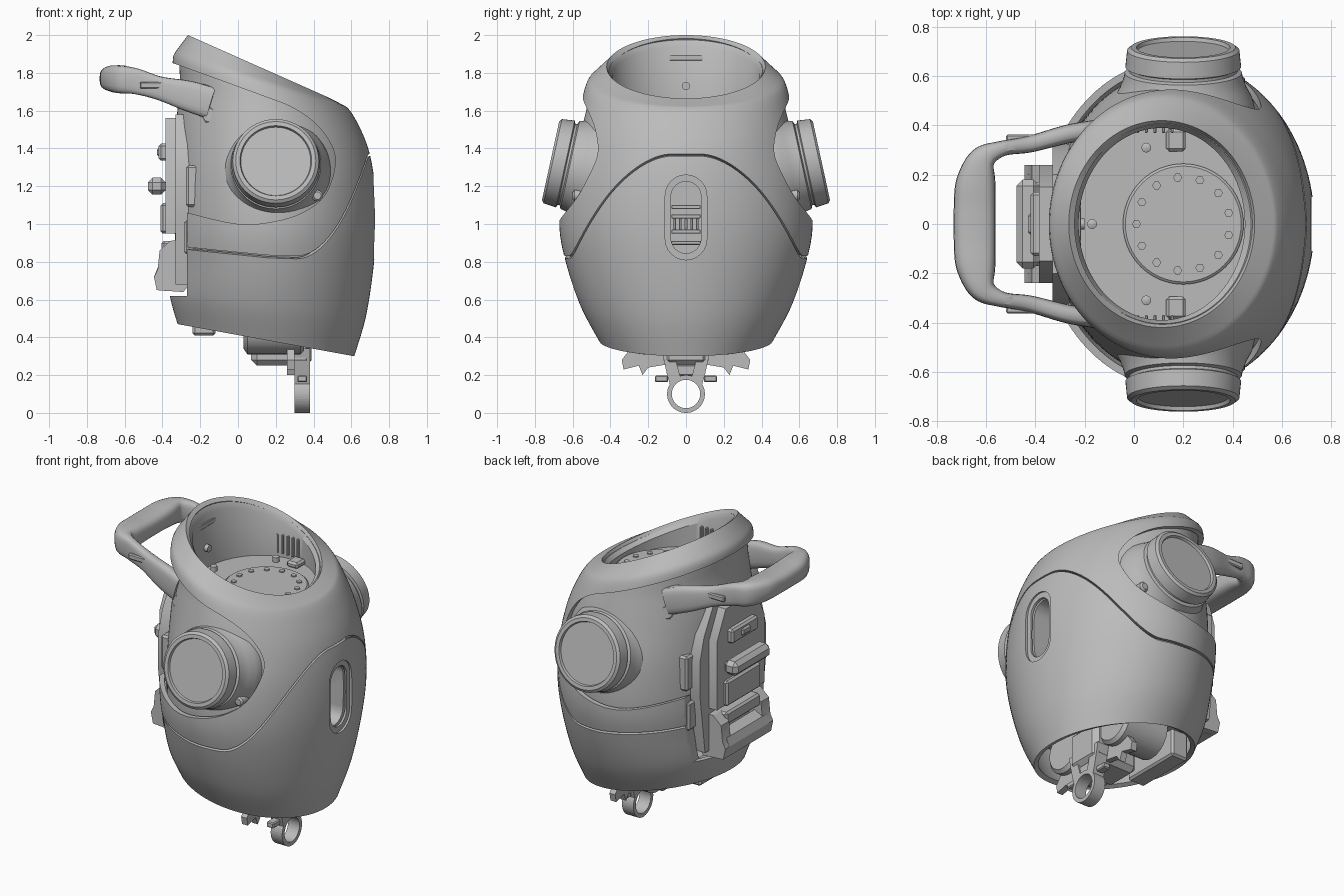
import bpy, bmesh
from math import sin, cos, pi, radians, copysign
from mathutils import Vector, Matrix

cube = bpy.data.objects.get("Cube")
if cube:
    bpy.data.objects.remove(cube)

grey = bpy.data.materials.new("plain_grey")
grey.use_nodes = True
grey.diffuse_color = (0.5, 0.5, 0.5, 1)
grey.node_tree.nodes["Principled BSDF"].inputs["Base Color"].default_value = (0.5, 0.5, 0.5, 1)


# ---------- helpers ----------
def finish(name, bm, smooth=True, fix=True):
    if fix:
        bmesh.ops.recalc_face_normals(bm, faces=bm.faces)
    me = bpy.data.meshes.new(name)
    bm.to_mesh(me)
    bm.free()
    me.materials.append(grey)
    ob = bpy.data.objects.new(name, me)
    bpy.context.collection.objects.link(ob)
    if smooth:
        smooth_object(ob)
    return ob


def activate(ob):
    bpy.ops.object.select_all(action='DESELECT')
    ob.select_set(True)
    bpy.context.view_layer.objects.active = ob


def smooth_object(ob):
    activate(ob)
    bpy.ops.object.shade_smooth_by_angle(angle=radians(32))


def apply_modifier(ob, kind, **settings):
    mod = ob.modifiers.new(kind, kind)
    for key, value in settings.items():
        setattr(mod, key, value)
    activate(ob)
    bpy.ops.object.modifier_apply(modifier=mod.name)


def cut(ob, cutter):
    apply_modifier(ob, 'BOOLEAN', operation='DIFFERENCE', solver='EXACT', object=cutter)


def spline(keys, t):
    """Catmull-Rom through a list of equal-length tuples."""
    n = len(keys) - 1
    i = min(int(t), n - 1)
    u = t - i
    p = [Vector(keys[max(0, min(n, i + k))]) for k in (-1, 0, 1, 2)]
    return (p[1] * 2 + (p[2] - p[0]) * u + (p[0] * 2 - p[1] * 5 + p[2] * 4 - p[3]) * u * u
            + (p[1] * 3 - p[0] - p[2] * 3 + p[3]) * u ** 3) / 2


def skin(name, rows, caps=True):
    """Bridge closed loops of points."""
    bm = bmesh.new()
    loops = [[bm.verts.new(p) for p in row] for row in rows]
    n = len(loops[0])
    for a, b in zip(loops, loops[1:]):
        for j in range(n):
            k = (j + 1) % n
            bm.faces.new((a[j], a[k], b[k], b[j]))
    if caps:
        bm.faces.new(loops[0][::-1])
        bm.faces.new(loops[-1])
    return finish(name, bm, smooth=caps, fix=caps)


def prism(name, pts, axis, a, b):
    """Extrude an outline along x or y."""
    def place(p, d):
        return (d, p[0], p[1]) if axis == 'x' else (p[0], d, p[1])
    return skin(name, [[place(p, d) for p in pts] for d in (a, b)])


def box(name, centre, size, bevel=0.012):
    bm = bmesh.new()
    bmesh.ops.create_cube(bm, size=1, matrix=Matrix.Translation(centre) @ Matrix.Diagonal((*size, 1)))
    bmesh.ops.bevel(bm, geom=bm.edges[:], offset=bevel, segments=1, affect='EDGES')
    return finish(name, bm)


def lathe(name, profile, origin, axis, sides=64, closed=False):
    """Spin (radius, distance) pairs about an axis."""
    m = Matrix.Translation(origin) @ Vector(axis).to_track_quat('Z', 'Y').to_matrix().to_4x4()
    prof = profile + profile[:1] if closed else profile
    rows = [[m @ Vector((r * cos(2 * pi * j / sides), r * sin(2 * pi * j / sides), d))
             for j in range(sides)] for r, d in prof]
    return skin(name, rows, caps=not closed)


def sweep(name, keys, steps=8, sides=20):
    """Rounded bar along keys of (x, y, z, half width, half height)."""
    total = (len(keys) - 1) * steps
    pts = [spline(keys, i / steps) for i in range(total + 1)]
    rows = []
    for i, p in enumerate(pts):
        tan = Vector(pts[min(i + 1, total)][:3]) - Vector(pts[max(i - 1, 0)][:3])
        side = tan.cross(Vector((0, 0, 1))).normalized()
        up = side.cross(tan).normalized()
        row = []
        for j in range(sides):
            c, s = cos(2 * pi * j / sides), sin(2 * pi * j / sides)
            c, s = (copysign(abs(v) ** 0.65, v) for v in (c, s))
            row.append(Vector(p[:3]) + side * (c * p[3]) + up * (s * p[4]))
        rows.append(row)
    return skin(name, rows)


# ---------- torso surface: tilted rings (back x, back z, front x, front z, half depth) ----------
RINGS = [(-.32, .47, .615, .30, .46), (-.36, .62, .675, .5, .555), (-.37, .8, .715, .75, .63),
         (-.38, .98, .732, .98, .67), (-.38, 1.25, .725, 1.2, .655), (-.37, 1.5, .695, 1.38, .605),
         (-.345, 1.72, .64, 1.52, .56), (-.34, 1.9, .575, 1.62, .515), (-.265, 2.0, .49, 1.665, .42)]
SEG = 128


def ring_at(v, inset=0):
    r = Vector(RINGS[7]).lerp(Vector(RINGS[8]), v - 7) if v > 7 else spline(RINGS, v)
    return r + Vector((inset, 0, -inset, 0, -inset))


def ring_point(r, t):
    xb, zb, xf, zf, hy = r
    return ((xb + xf + (xf - xb) * cos(t)) / 2, hy * sin(t), (zb + zf + (zf - zb) * cos(t)) / 2)


def seam(t):
    a = abs((t + pi) % (2 * pi) - pi)
    u = max(0, min(1, (a - 0.12) / 1.2))
    return 4.87 - 2.65 * u * u * (3 - 2 * u) + 0.2 * max(0, a - 1.6)


def shell(name, low, high, rows):
    angles = [2 * pi * j / SEG for j in range(SEG)]
    ob = skin(name, [[ring_point(ring_at(low(t) + (high(t) - low(t)) * i / rows), t)
                      for t in angles] for i in range(rows + 1)], caps=False)
    apply_modifier(ob, 'SOLIDIFY', thickness=0.03, offset=-1)
    return ob


lower_shell = shell("lower_shell", lambda t: 0, seam, 24)
upper_shell = shell("upper_shell", lambda t: seam(t) + 0.07, lambda t: 8, 36)

# inner core with neck well
core_rings = [ring_at(1.5 + 5.5 * i / 30, 0.047 - 0.012 * i / 30) for i in range(31)]
core_rings += [(-.245, 1.975, .475, 1.65, .405), (-.225, 1.94, .45, 1.63, .39), (-.225, 1.6, .45, 1.59, .39)]
core = skin("inner_core", [[ring_point(r, 2 * pi * j / SEG) for j in range(SEG)] for r in core_rings])

# ---------- openings ----------
arc = [spline([(-.34, 1.85), (.1, 1.69), (.3, 1.61), (.44, 1.5), (.515, 1.35), (.47, 1.17),
               (.36, 1.07), (.2, 1.015), (0, 1.0), (-.27, 1.06)], i / 5) for i in range(46)]
opening = [(-.9, 2.05)] + [tuple(p) for p in arc] + [(-.27, .62), (-.9, .62)]
shoulder_cutter = prism("shoulder_cutter", opening, 'y', -1, 1)


def stadium(half, mid, reach):
    return [(half * cos(a), mid + (reach if k < 13 else -reach) + half * sin(a))
            for k, a in enumerate([pi * k / 12 for k in range(13)] + [pi + pi * k / 12 for k in range(13)])]


slot_cutter = prism("slot_cutter", stadium(.08, 1.035, .11), 'x', .42, 1)
recess_cutter = prism("recess_cutter", stadium(.11, 1.035, .115), 'x', .708, 1)
for part, cutter in ((lower_shell, shoulder_cutter), (upper_shell, shoulder_cutter),
                     (lower_shell, slot_cutter), (core, slot_cutter), (lower_shell, recess_cutter)):
    cut(part, cutter)
for cutter in (shoulder_cutter, slot_cutter, recess_cutter):
    bpy.data.objects.remove(cutter)
for part in (lower_shell, upper_shell, core):
    smooth_object(part)

# mechanism behind the chest slot
for i, z in enumerate((.9, .96, 1.04, 1.09)):
    box(f"slot_rail_{i}", (.45, 0, z), (.06, .155, .022), .004)
for i in range(5):
    box(f"slot_tooth_{i}", (.45, -.06 + .03 * i, 1.0), (.05, .014, .06), .003)

# ---------- neck well floor ----------
lathe("neck_disc", [(.245, 0), (.245, .012), (.235, .02)], (.2, 0, 1.595), (0, 0, 1))
for i in range(13):
    a = 2 * pi * (i + .5) / 13
    lathe(f"disc_bolt_{i}", [(.018, 0), (.018, .012)], (.2 + .19 * cos(a), .19 * sin(a), 1.61), (0, 0, 1), 6)
for i, (x, y) in enumerate(((-.17, 0), (.05, .31), (.05, -.31))):
    lathe(f"floor_bolt_{i}", [(.02, 0), (.02, .03), (.01, .035)], (x, y, 1.6), (0, 0, 1), 12)
lathe("wall_bolt", [(.022, 0), (.022, .025)], (-.225, 0, 1.73), (1, 0, 0), 12)
box("wall_slot_plate", (-.222, 0, 1.88), (.012, .26, .03), .003)
for s in (-1, 1):
    box("neck_clip", (.17, s * .34, 1.61), (.08, .09, .04))
    for i in range(6):
        box(f"neck_fin_{i}", (-.02 + .035 * i, s * .385, 1.68), (.012, .03, .12), .003)

# ---------- shoulders ----------
for s, side in ((1, "left"), (-1, "right")):
    axis, hub = (0, s * .977, .213), (.2, s * .717, 1.335)
    lathe(f"{side}_shoulder_socket",
          [(.185, -.015), (.19, 0), (.212, 0), (.228, -.012), (.235, -.08), (.22, -.086), (.22, -.098),
           (.238, -.105), (.243, -.13), (.258, -.17), (.28, -.21), (.29, -.25), (.29, -.38)], hub, axis)
    lathe(f"{side}_socket_bolt", [(.03, 0), (.03, .12), (.02, .13)], (.42, s * .47, 1.15), (0, s, 0), 16)
    lathe(f"{side}_oval_button", [(.045, 0), (.045, .06), (.035, .068)], (-.12, s * .36, 1.57),
          (-.5, s * .85, .1), 24)
    box(f"{side}_hinge", (-.235, s * .345, 1.2), (.08, .08, .22))
    box(f"{side}_lower_hinge", (-.255, s * .34, .93), (.06, .08, .18))

# ---------- carry handle ----------
half = [(-.14, .385, 1.64, .04, .085), (-.27, .365, 1.68, .038, .08), (-.42, .325, 1.72, .034, .062),
        (-.54, .305, 1.755, .032, .068), (-.615, .262, 1.765, .055, .074), (-.642, .17, 1.77, .08, .07),
        (-.647, .06, 1.77, .085, .065)]
sweep("carry_handle", half + [(x, -y, z, w, h) for x, y, z, w, h in half[::-1]])
for s in (-1, 1):
    box("handle_latch", (-.45, s * .35, 1.735), (.14, .025, .035), .006)

# ---------- back unit ----------
prism("back_panel", [(-.2, 1.58), (.2, 1.58), (.29, 1.42), (.33, 1.28), (.33, 1.05), (.28, .68), (-.28, .68),
                     (-.33, 1.05), (-.33, 1.28), (-.29, 1.42)], 'x', -.33, -.2)
prism("back_cover", [(-.15, 1.56), (.15, 1.56), (.24, 1.38), (.24, .95), (-.24, .95), (-.24, 1.38)],
      'x', -.385, -.32)
box("back_latch_bar", (-.43, 0, 1.2), (.095, .36, .09), .025)
box("back_upper_block", (-.39, 0, 1.38), (.06, .26, .09))
box("back_upper_tab", (-.41, 0, 1.38), (.04, .09, .05))
box("back_lower_block", (-.38, 0, 1.03), (.06, .34, .16))
# lower grip: side cheeks joined by a bar
cheek = [(-.24, .93), (-.36, .91), (-.415, .86), (-.425, .76), (-.445, .72), (-.43, .65), (-.29, .64), (-.24, .7)]
for s in (-1, 1):
    prism("back_grip_cheek", cheek, 'y', s * .16, s * .24)
prism("back_grip_bar", [(-.37, .8), (-.425, .77), (-.445, .72), (-.43, .65), (-.37, .645)], 'y', -.2, .2)
box("back_grip_plate", (-.36, 0, .87), (.09, .34, .08))

# ---------- underside and waist joint ----------
box("waist_block", (.23, 0, .37), (.32, .24, .24), .03)
box("rear_plate", (-.18, 0, .5), (.12, .4, .18))
for s, side in ((1, "left"), (-1, "right")):
    lathe(f"{side}_hip_motor", [(.11, 0), (.14, .02), (.14, .3), (.12, .32)], (.03, s * .22, .45), (1, 0, 0), 40)
    prism(f"{side}_waist_wing", [(s * y, z) for y, z in ((.08, .34), (.08, .26), (.2, .24), (.23, .2),
                                 (.25, .25), (.33, .23), (.34, .28), (.28, .36))], 'x', .26, .3)
lathe("waist_ring", [(.075, 0), (.1, 0), (.1, .08), (.075, .08)], (.3, 0, .1), (1, 0, 0), 48, True)
for s in (-1, 1):
    prism("waist_ring_strut", [(s * y, z) for y, z in ((.03, .19), (.085, .15), (.1, .2), (.13, .34),
                               (.07, .34))], 'x', .3, .38)
    box("waist_ring_tab", (.34, s * .13, .18), (.05, .07, .035), .006)
box("waist_ring_bridge", (.34, 0, .225), (.06, .16, .06), .008)
